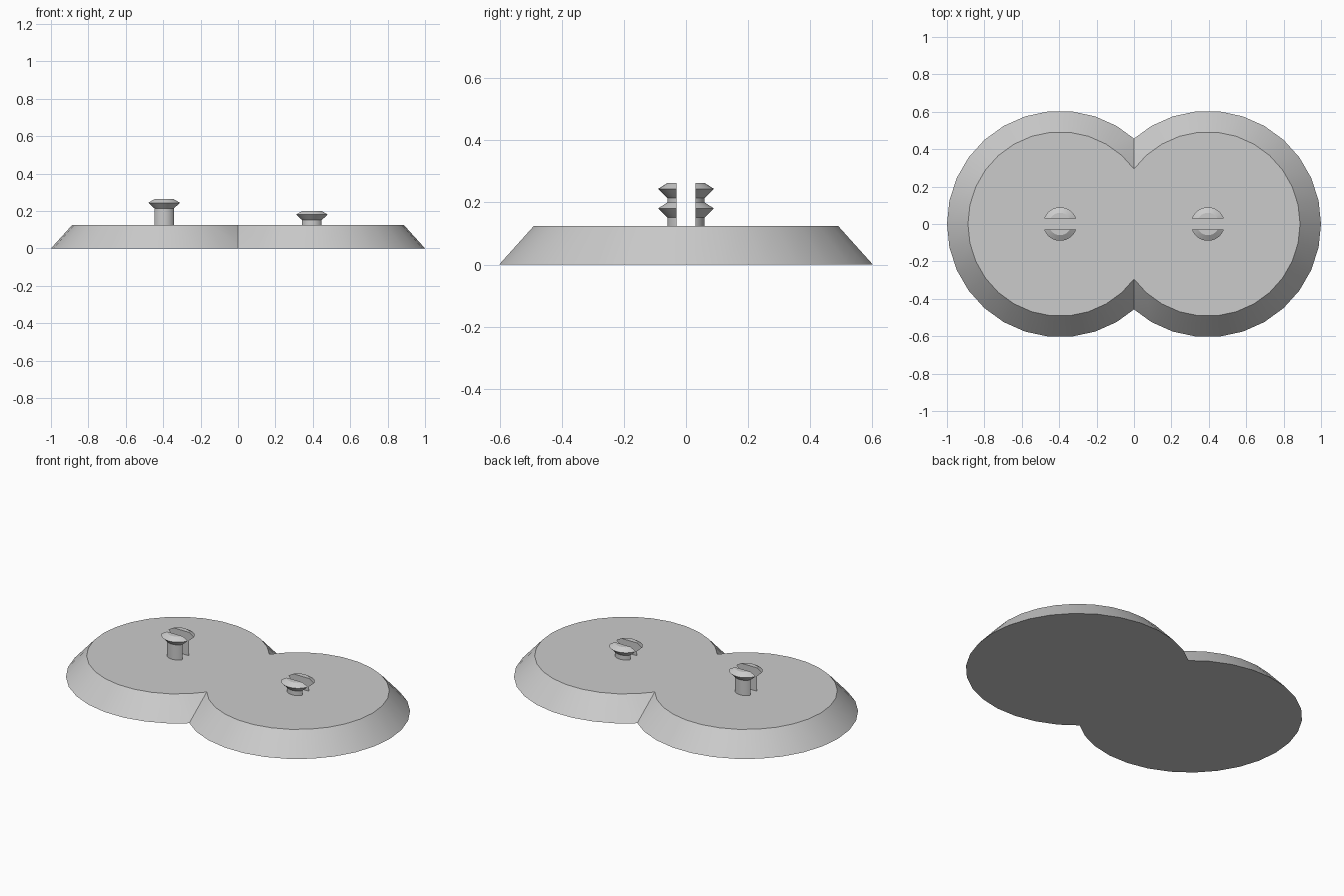
import bpy, bmesh, math
from mathutils import Vector

if "Cube" in bpy.data.objects:
    bpy.data.objects.remove(bpy.data.objects["Cube"], do_unlink=True)

SIDES = 30
CENTRE_X = 0.395
PLATE_TOP = 0.124

grey = bpy.data.materials.new("light_grey")
grey.use_nodes = True
grey.diffuse_color = (0.6, 0.6, 0.6, 1)
grey.node_tree.nodes["Principled BSDF"].inputs["Base Color"].default_value = (0.6, 0.6, 0.6, 1)


def revolve(profile, x):
    """Closed solid from (radius, z) rings around a vertical axis at x."""
    bm = bmesh.new()
    rings = []
    for r, z in profile:
        angles = [math.tau * i / SIDES for i in range(SIDES)]
        rings.append([bm.verts.new((x + r * math.cos(a), r * math.sin(a), z)) for a in angles])
    for low, high in zip(rings, rings[1:]):
        for i in range(SIDES):
            j = (i + 1) % SIDES
            bm.faces.new((low[i], low[j], high[j], high[i]))
    bm.faces.new(rings[0][::-1])
    bm.faces.new(rings[-1])
    return bm


def cut(bm, point, normal, fill):
    """Keep the side the normal points to."""
    geom = bm.verts[:] + bm.edges[:] + bm.faces[:]
    res = bmesh.ops.bisect_plane(bm, geom=geom, plane_co=Vector(point),
                                 plane_no=Vector(normal), clear_inner=True)
    if fill:
        edges = [e for e in res["geom_cut"] if isinstance(e, bmesh.types.BMEdge)]
        bmesh.ops.contextual_create(bm, geom=edges)
        bmesh.ops.recalc_face_normals(bm, faces=bm.faces[:])


def finish(bm, name, mirror_axis):
    mesh = bpy.data.meshes.new(name)
    bm.to_mesh(mesh)
    bm.free()
    mesh.materials.append(grey)
    ob = bpy.data.objects.new(name, mesh)
    bpy.context.collection.objects.link(ob)
    bpy.ops.object.select_all(action="DESELECT")
    ob.select_set(True)
    bpy.context.view_layer.objects.active = ob
    mod = ob.modifiers.new("Mirror", "MIRROR")
    mod.use_axis = [axis == mirror_axis for axis in "xyz"]
    bpy.ops.object.modifier_apply(modifier=mod.name)
    bpy.ops.object.shade_smooth_by_angle(angle=math.radians(25))


# Base plate: one tapered disc trimmed at the middle and mirrored
plate = revolve([(0.605, 0), (0.493, PLATE_TOP)], CENTRE_X)
cut(plate, (0, 0, 0), (1, 0, 0), fill=False)
finish(plate, "base_plate", "x")

# Split snap posts: stem with a barbed head, slotted through the middle
for name, x, top in (("tall_post", -CENTRE_X, 0.263), ("short_post", CENTRE_X, 0.2)):
    post = revolve([(0.06, PLATE_TOP - 0.02), (0.06, top - 0.049),
                    (0.09, top - 0.019), (0.06, top)], x)
    cut(post, (0, 0.03, 0), (0, 1, 0), fill=True)
    finish(post, name, "y")
